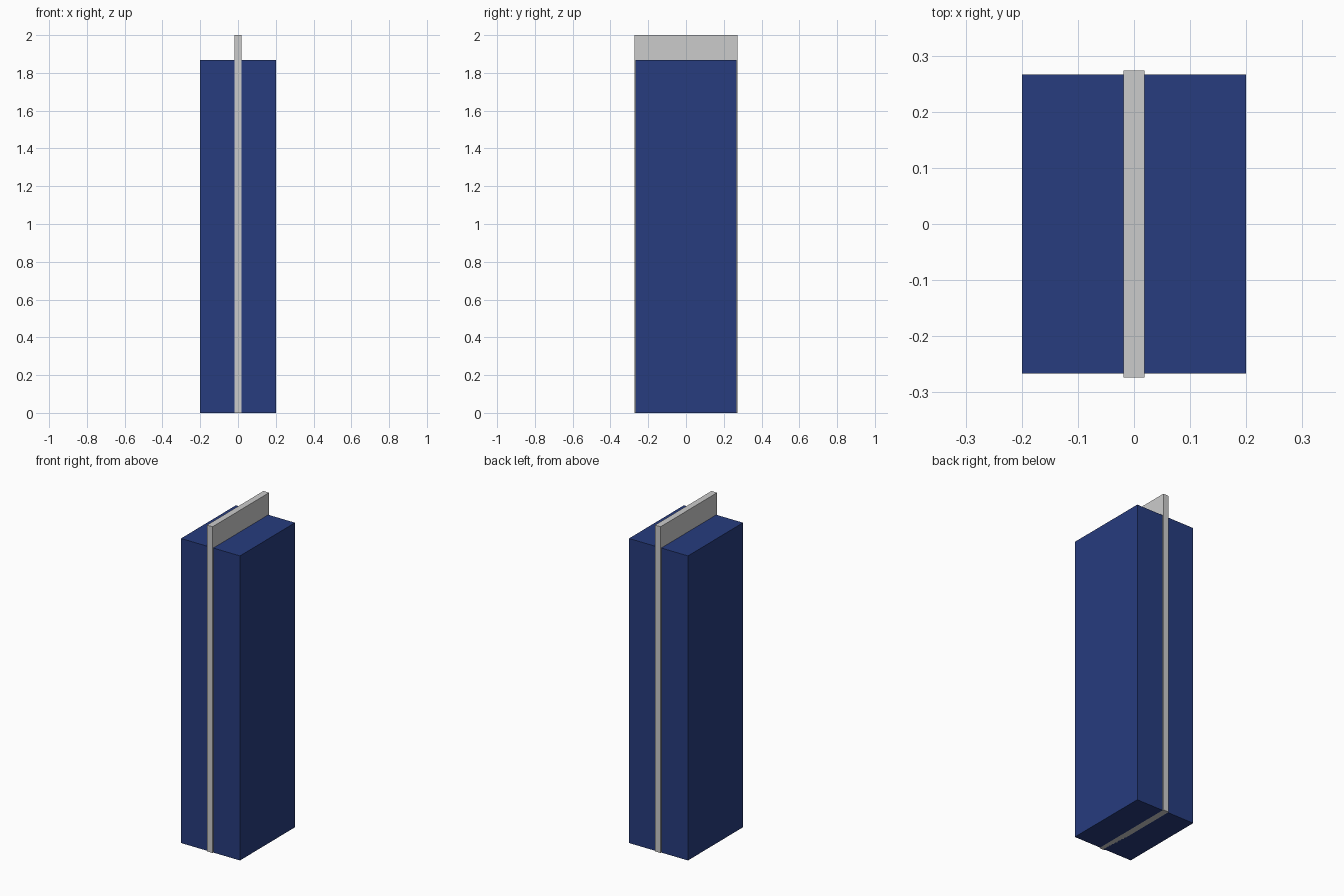
import bpy

if "Cube" in bpy.data.objects:
    bpy.data.objects.remove(bpy.data.objects["Cube"])


def box(name, size, color=None):
    """Axis-aligned box standing on z = 0, centred in x and y."""
    bpy.ops.mesh.primitive_cube_add(size=1, location=(0, 0, size[2] / 2))
    obj = bpy.context.object
    obj.name = name
    obj.scale = size
    bpy.ops.object.transform_apply(location=True, rotation=False, scale=True)
    if color:
        mat = bpy.data.materials.new(name + "_material")
        mat.diffuse_color = color
        mat.use_nodes = True
        mat.node_tree.nodes["Principled BSDF"].inputs["Base Color"].default_value = mat.diffuse_color
        obj.data.materials.append(mat)
    return obj


# Blue main block
box("main_block", (0.40, 0.533, 1.867), (0.02, 0.045, 0.21, 1))

# Thin central plate, proud of the block at front, back and top
box("centre_plate", (0.038, 0.547, 2.0))
